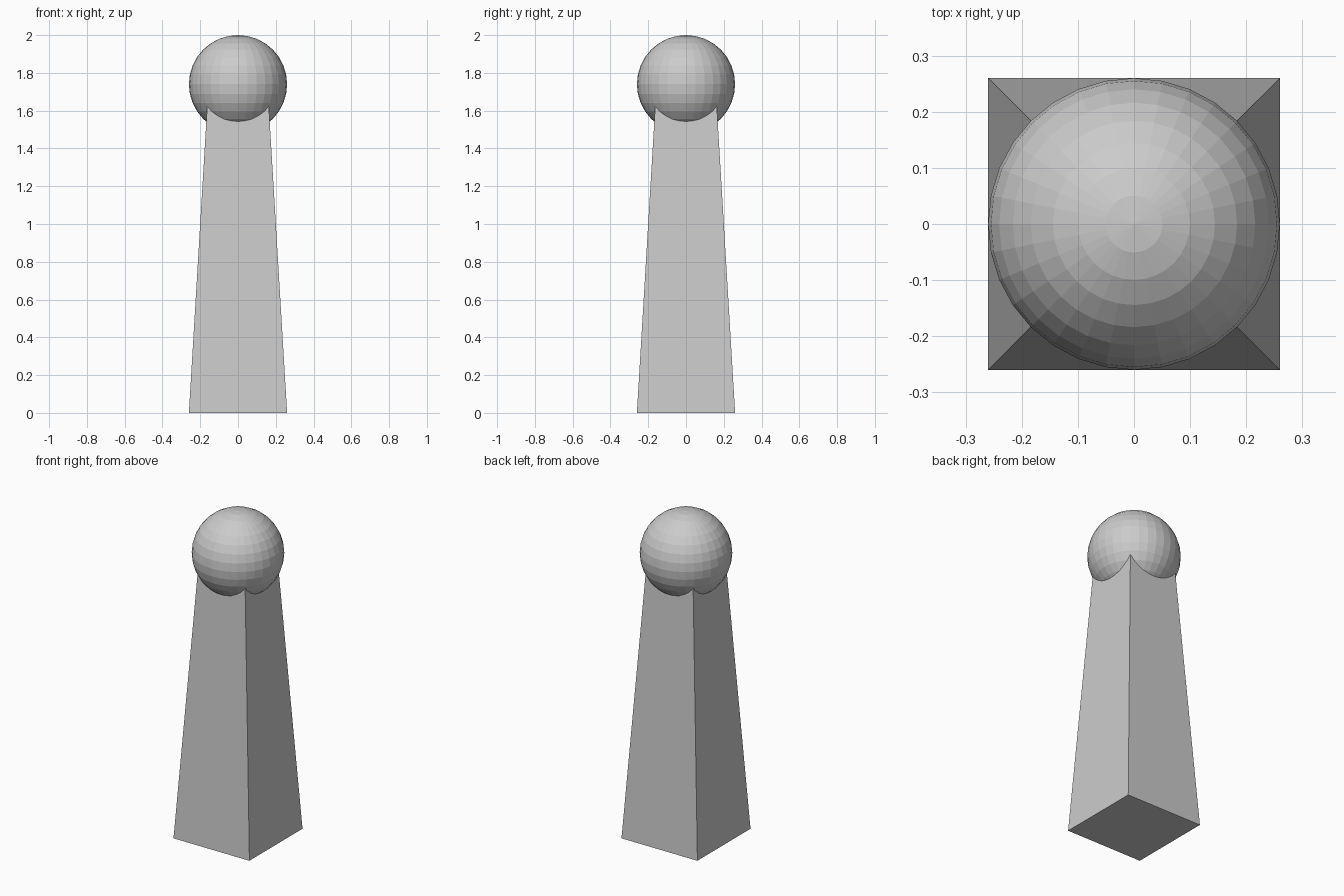
import bpy, bmesh

if "Cube" in bpy.data.objects:
    bpy.data.objects.remove(bpy.data.objects["Cube"])

R = 0.26          # ball radius and half width of the post foot
BALL_Z = 2.0 - R  # ball centre height

# Tapered square post, its narrow top hidden inside the ball
bpy.ops.mesh.primitive_cube_add(size=2, location=(0, 0, 0))
post = bpy.context.object
post.name = "tapered_post"
for v in post.data.vertices:
    top = v.co.z > 0
    half = R * 0.6 if top else R
    v.co.x *= half
    v.co.y *= half
    v.co.z = BALL_Z if top else 0

# Faceted ball finial
bpy.ops.mesh.primitive_uv_sphere_add(segments=32, ring_count=16, radius=R,
                                     location=(0, 0, BALL_Z))
bpy.context.object.name = "ball_finial"
